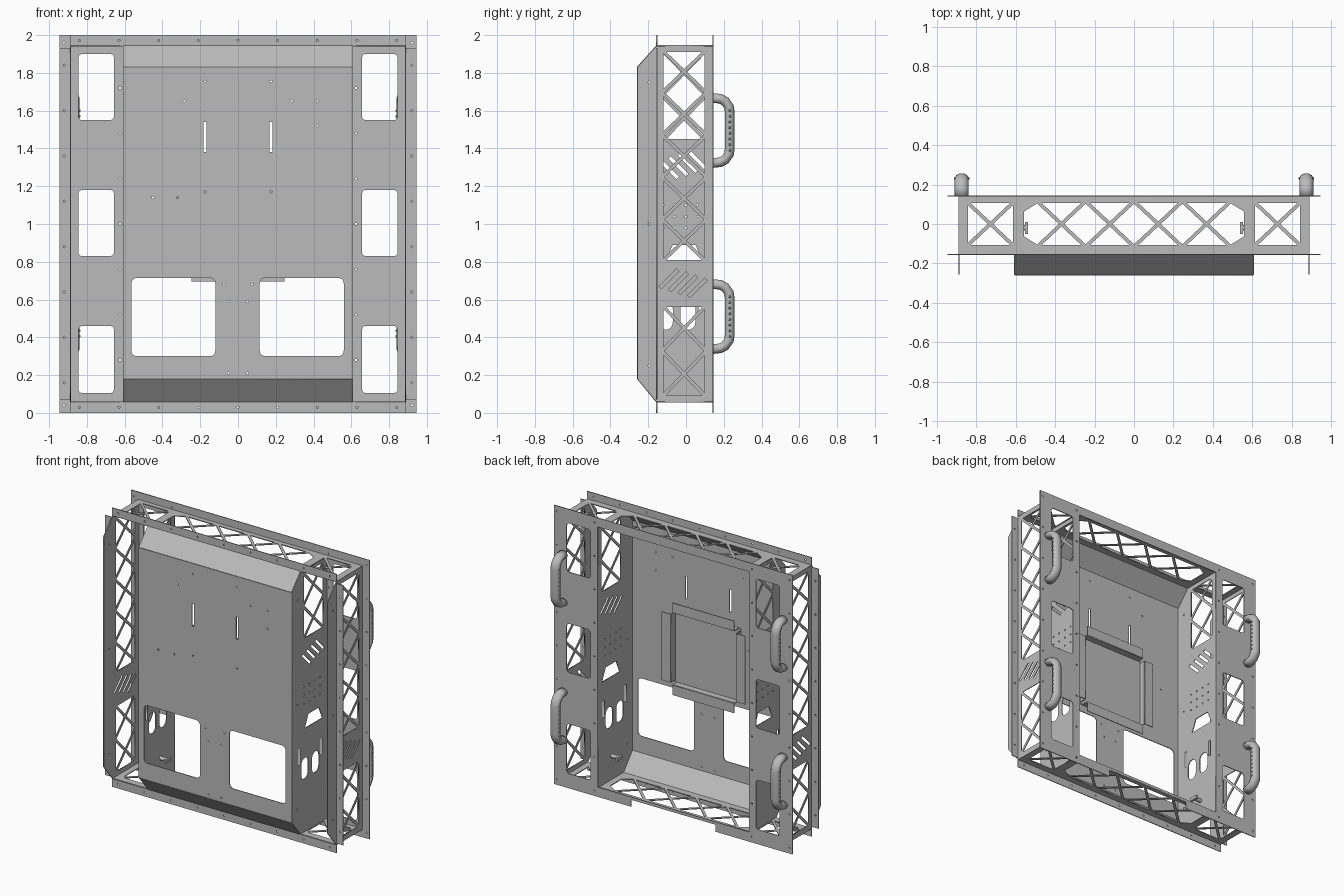
import bpy, bmesh, math
from mathutils import Matrix, Vector

cube = bpy.data.objects.get("Cube")
if cube:
    bpy.data.objects.remove(cube, do_unlink=True)

metal = bpy.data.materials.new("grey metal")
metal.use_nodes = True
GREY = (0.5, 0.5, 0.5, 1)
metal.diffuse_color = GREY
metal.node_tree.nodes["Principled BSDF"].inputs["Base Color"].default_value = GREY

X, Y, Z = Vector((1, 0, 0)), Vector((0, 1, 0)), Vector((0, 0, 1))
THICK = 0.006
BACK, MID, FRONT = 0.142, -0.155, -0.257   # depth of the main planes
LOW, HIGH = 0.058, 1.944                   # box floor and roof
INNER, OUTER, EDGE = 0.605, 0.89, 0.945    # tray side, box side, flange edge


def curve_to_mesh(name, curve, matrix):
    """Turn a curve into a clean mesh object."""
    tmp = bpy.data.objects.new("tmp", curve)
    bpy.context.collection.objects.link(tmp)
    dg = bpy.context.evaluated_depsgraph_get()
    mesh = bpy.data.meshes.new_from_object(tmp.evaluated_get(dg))
    bpy.data.objects.remove(tmp, do_unlink=True)
    bm = bmesh.new()
    bm.from_mesh(mesh)
    bmesh.ops.transform(bm, matrix=matrix, verts=bm.verts)
    bmesh.ops.remove_doubles(bm, verts=bm.verts, dist=0.0001)
    bmesh.ops.recalc_face_normals(bm, faces=bm.faces)
    bm.to_mesh(mesh)
    bm.free()
    mesh.name = name
    mesh.materials.clear()
    mesh.materials.append(metal)
    obj = bpy.data.objects.new(name, mesh)
    bpy.context.collection.objects.link(obj)
    return obj


def plate(name, outline, holes, origin, u, v):
    """Flat sheet with holes, drawn in the u, v plane."""
    curve = bpy.data.curves.new(name, "CURVE")
    curve.dimensions = "2D"
    curve.fill_mode = "BOTH"
    curve.extrude = THICK / 2
    for loop in [outline] + holes:
        sp = curve.splines.new("POLY")
        sp.points.add(len(loop) - 1)
        for p, (a, b) in zip(sp.points, loop):
            p.co = (a, b, 0, 1)
        sp.use_cyclic_u = True
    frame = Matrix((u, v, u.cross(v))).transposed().to_4x4()
    return curve_to_mesh(name, curve, Matrix.Translation(origin) @ frame)


def rect(x0, x1, y0, y1):
    return [(x0, y0), (x1, y0), (x1, y1), (x0, y1)]


def rounded(x0, x1, y0, y1, r):
    pts = []
    corners = [(x1 - r, y1 - r), (x0 + r, y1 - r), (x0 + r, y0 + r), (x1 - r, y0 + r)]
    for i, (cx, cy) in enumerate(corners):
        for k in range(6):
            a = math.pi / 2 * (i + k / 5)
            pts.append((cx + r * math.cos(a), cy + r * math.sin(a)))
    return pts


def dot(x, y, r=0.006):
    return [(x + r * math.cos(a * math.pi / 4), y + r * math.sin(a * math.pi / 4)) for a in range(8)]


def slant(cx, cy, length, width, angle):
    c, s = math.cos(angle), math.sin(angle)
    return [(cx + a * c - b * s, cy + a * s + b * c)
            for a, b in rect(-length / 2, length / 2, -width / 2, width / 2)]


def inset(pts, d):
    """Offset a convex counter-clockwise polygon inwards."""
    out = []
    for i, p in enumerate(pts):
        p, a, b = Vector(p), Vector(pts[i - 1]), Vector(pts[(i + 1) % len(pts)])
        e, f = (p - a).normalized(), (b - p).normalized()
        n1, n2 = Vector((-e.y, e.x)), Vector((-f.y, f.x))
        out.append(tuple(p + (n1 + n2) * d / (1 + n1.dot(n2))))
    return out


def lattice(s0, s1, cells, mid, half, end=0.0, swap=False):
    """Holes that leave a row of crossed bars between s0 and s1."""
    step = (s1 - s0) / cells
    lo, hi = mid - half, mid + half
    polys = []
    for i in range(cells):
        a, c, b = s0 + i * step, s0 + (i + 0.5) * step, s0 + (i + 1) * step
        polys += [[(a, lo), (b, lo), (c, mid)], [(b, hi), (a, hi), (c, mid)]]
        if i:
            polys.append([(a - step / 2, mid), (a, lo), (c, mid), (a, hi)])
    for s, d in ((s0, -1), (s1, 1)):
        tip = [(s - d * step / 2, mid), (s, mid - d * half)]
        if end:
            tip += [(s + d * end, mid - d * half * 0.6), (s + d * end, mid + d * half * 0.6)]
        polys.append(tip + [(s, mid + d * half)])
    polys = [inset(p, 0.009) for p in polys]
    return [[(y, x) for x, y in p] for p in polys] if swap else polys


# Back frame with a large opening, side windows and a notch in the lower edge
holes = [rect(-0.6, 0.6, 0.07, 1.935)]
for s in (-1, 1):
    for z0, z1 in ((0.105, 0.46), (0.83, 1.18), (1.55, 1.9)):
        a, b = sorted((s * 0.657, s * 0.845))
        holes.append(rounded(a, b, z0, z1, 0.02))
    for i in range(9):
        z = 0.04 + i * 0.24
        holes += [dot(s * 0.922, z), dot(s * 0.625, z)]
outline = [(-EDGE, 0), (-0.335, 0), (-0.335, 0.05), (0.335, 0.05), (0.335, 0),
           (EDGE, 0), (EDGE, 2), (-EDGE, 2)]
plate("back_frame", outline, holes, (0, BACK, 0), X, Z)

# Roof and floor lattice sheets, with upright front flanges
for name, z, z0, z1 in (("roof", HIGH, HIGH, 2), ("floor", LOW, 0, LOW)):
    holes = lattice(-0.49, 0.49, 4, 0, 0.115, end=0.075)
    holes += lattice(0.605, 0.85, 1, 0, 0.115) + lattice(-0.85, -0.605, 1, 0, 0.115)
    plate(name + "_lattice", rect(-OUTER, OUTER, MID, BACK), holes, (0, 0, z), X, Y)
    holes = [dot(-0.84 + i * 0.21, (z0 + z1) / 2) for i in range(9)]
    plate(name + "_front_flange", rect(-OUTER, OUTER, z0, z1), holes, (0, MID, 0), X, Z)

# Side sheets share a profile with cut-off front corners
profile = [(BACK, LOW), (BACK, HIGH), (MID, HIGH), (FRONT, 1.83), (FRONT, 0.18), (MID, LOW)]
bolt_dots = [dot(-0.195, z) for z in (0.25, 1.0, 1.75)]

outer_holes = lattice(0.8, 1.92, 5, -0.01, 0.117, swap=True)
outer_holes += lattice(0.085, 0.57, 2, -0.01, 0.117, swap=True)
for i in range(4):
    outer_holes.append(slant(-0.09 + i * 0.05, 0.71 - i * 0.016, 0.13, 0.018, math.pi / 4))

inner_holes = lattice(1.44, 1.92, 2, -0.01, 0.117, swap=True)
for i in range(4):
    inner_holes.append(slant(-0.09 + i * 0.05, 1.29 + i * 0.016, 0.13, 0.018, -math.pi / 4))
inner_holes += [rounded(-0.03, 0.05, 0.44, 0.59, 0.039), rounded(-0.15, -0.07, 0.44, 0.59, 0.039),
                rect(0.065, 0.085, 0.54, 0.66), rect(-0.185, -0.165, 0.56, 0.68),
                [(-0.11, 0.8), (0.09, 0.8), (0.05, 0.89), (-0.07, 0.89)]]
inner_holes += [dot(-0.12 + i * 0.06, 0.98 + j * 0.06) for i in range(4) for j in range(3)]

for s, side in ((1, "left"), (-1, "right")):
    plate(side + "_outer_side", profile, outer_holes + bolt_dots, (s * (OUTER - 0.003), 0, 0), Y, Z)
    plate(side + "_tray_side", profile, inner_holes + bolt_dots, (s * INNER, 0, 0), Y, Z)
    a, b = sorted((s * OUTER, s * EDGE))
    holes = [dot(s * 0.92, 0.16 + i * 0.24) for i in range(8)]
    plate(side + "_front_flange", rect(a, b, 0.07, 1.932), holes, (0, MID, 0), X, Z)

# Tray front panel with two windows, two slots and fixing holes
holes = [rounded(-0.565, -0.12, 0.3, 0.715, 0.03), rounded(0.115, 0.56, 0.3, 0.715, 0.03)]
for s in (-1, 1):
    holes += [rect(s * 0.175 - 0.007, s * 0.175 + 0.007, 1.38, 1.54),
              dot(s * 0.175, 1.755), dot(s * 0.175, 1.17), dot(s * 0.285, 1.65),
              dot(s * 0.075, 0.68), dot(s * 0.05, 0.59), dot(s * 0.05, 0.21)]
holes += [dot(0.42, 1.65), dot(0.42, 1.52), dot(-0.45, 1.14), dot(-0.32, 1.14)]
plate("tray_front", rect(-INNER, INNER, 0.18, 1.83), holes, (0, FRONT, 0), X, Z)

# Sloped tray ends
for name, z0, z1 in (("tray_top_slope", 1.83, HIGH), ("tray_bottom_slope", 0.18, LOW)):
    run = Vector((0, MID - FRONT, z1 - z0))
    plate(name, rect(-INNER, INNER, 0, run.length), [], (0, FRONT, z0), X, run.normalized())

# Shallow bracket behind the tray front: base, four walls and outward lips
BW, BZ, DEPTH, LIP = 0.26, 1.025, 0.05, 0.07
base_y = FRONT + 0.008
plate("bracket_base", rect(-BW, BW, -BW, BW), [], (0, base_y, BZ), X, Z)
for i, side in enumerate(("left", "top", "right", "bottom")):
    turn = Matrix.Rotation(-i * math.pi / 2, 3, "Y")
    out, along = turn @ X, turn @ Z
    centre = Vector((0, base_y, BZ)) + out * BW
    span = BW - 0.015
    plate("bracket_%s_wall" % side, rect(-span, span, 0, DEPTH), [], centre, along, Y)
    plate("bracket_%s_lip" % side, rect(-span, span, 0, LIP), [], centre + Y * DEPTH, along, out)


def finish(bm, name):
    mesh = bpy.data.meshes.new(name)
    bm.to_mesh(mesh)
    bm.free()
    mesh.materials.append(metal)
    obj = bpy.data.objects.new(name, mesh)
    bpy.context.collection.objects.link(obj)
    return obj


# Rear carrying handles with studded grips
path = [(0.0, -0.172), (0.04, -0.168), (0.065, -0.155), (0.086, -0.125), (0.089, -0.1)]
path += [(y, -z) for y, z in reversed(path)]
for sx, side in ((1, "left"), (-1, "right")):
    for level, z in (("upper", 1.495), ("lower", 0.51)):
        curve = bpy.data.curves.new("handle", "CURVE")
        curve.dimensions = "3D"
        curve.bevel_depth = 0.027
        curve.bevel_resolution = 3
        curve.use_fill_caps = True
        sp = curve.splines.new("POLY")
        sp.points.add(len(path) - 1)
        for p, (a, b) in zip(sp.points, path):
            p.co = (0, a, b, 1)
        place = Matrix.Translation((sx * 0.873, BACK, z)) @ Matrix.Diagonal((1.3, 1, 1, 1))
        grip = curve_to_mesh("%s_%s_handle" % (side, level), curve, place)
        for poly in grip.data.polygons:
            poly.use_smooth = len(poly.vertices) < 5
        bm = bmesh.new()
        for i in range(8):
            for sd in (-1, 1):
                at = Matrix.Translation((sx * 0.873 + sd * 0.033, BACK + 0.089, z - 0.105 + i * 0.03))
                bmesh.ops.create_icosphere(bm, subdivisions=1, radius=0.008, matrix=at)
        finish(bm, "%s_%s_grip_studs" % (side, level))

# Small latch inside each tray side
for s, side in ((1, "left"), (-1, "right")):
    bm = bmesh.new()
    at = Matrix.Translation((s * (INNER - 0.03), -0.02, 0.23))
    bmesh.ops.create_cone(bm, cap_ends=True, segments=12, radius1=0.014, radius2=0.014, depth=0.06,
                          matrix=at @ Matrix.Rotation(math.pi / 2, 4, "Y"))
    bar = at @ Matrix.Translation((-s * 0.03, 0, 0)) @ Matrix.Diagonal((0.015, 0.06, 0.025, 1))
    bmesh.ops.create_cube(bm, size=1, matrix=bar)
    finish(bm, side + "_latch")
